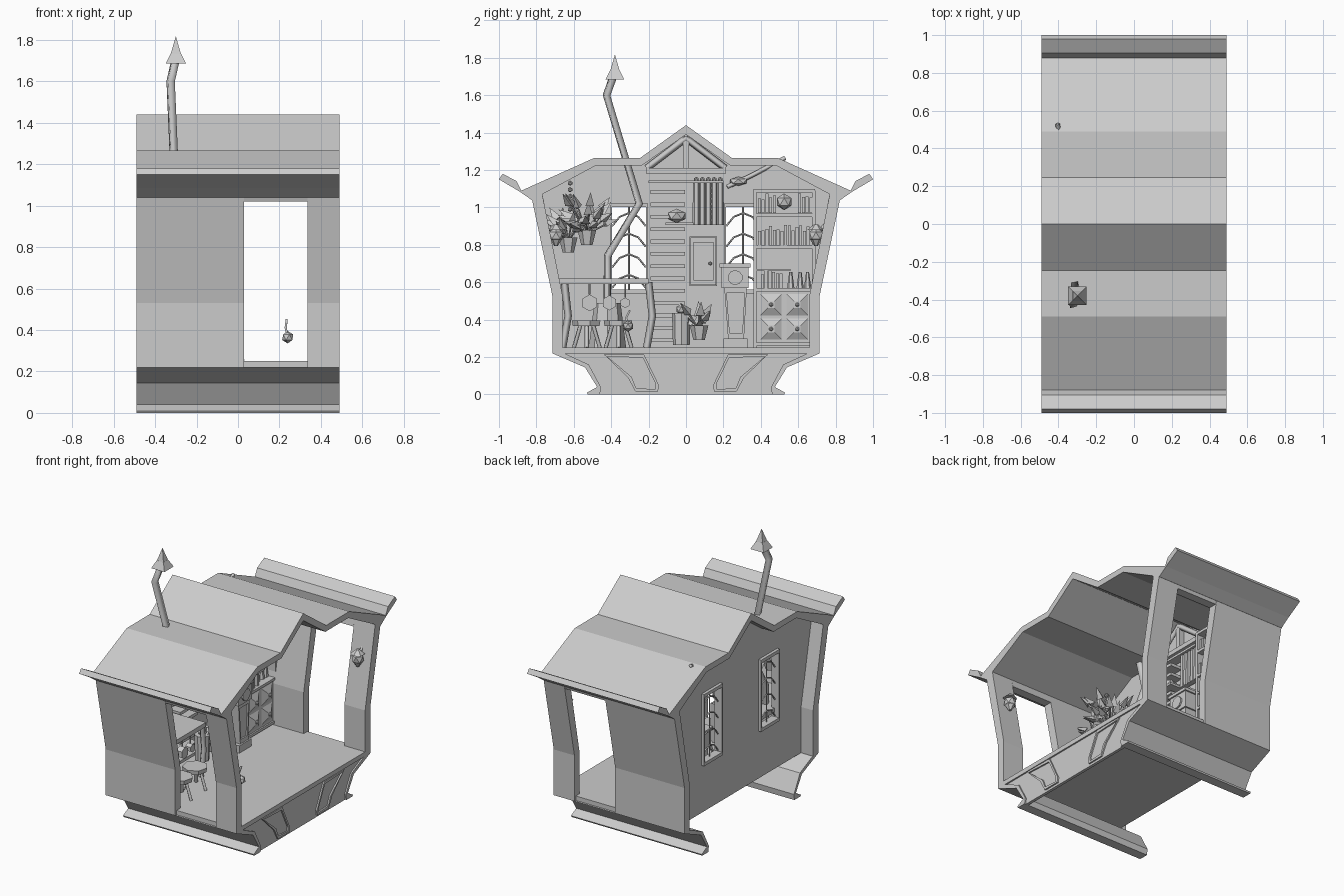
import bpy, bmesh, math, random
from mathutils import Vector, Matrix

default_cube = bpy.data.objects.get("Cube")
if default_cube:
    bpy.data.objects.remove(default_cube, do_unlink=True)
random.seed(4)

clay = bpy.data.materials.new("plain_grey")
clay.use_nodes = True
clay.diffuse_color = (.6, .6, .6, 1)
clay.node_tree.nodes["Principled BSDF"].inputs["Base Color"].default_value = clay.diffuse_color


def finish(name, bm):
    mesh = bpy.data.meshes.new(name)
    bmesh.ops.recalc_face_normals(bm, faces=bm.faces)
    bm.to_mesh(mesh)
    bm.free()
    mesh.materials.append(clay)
    bpy.context.scene.collection.objects.link(bpy.data.objects.new(name, mesh))


def add_prism(bm, outline, x_low, x_high):
    face = bm.faces.new([bm.verts.new((x_low, y, z)) for y, z in outline])
    grown = bmesh.ops.extrude_face_region(bm, geom=[face])["geom"]
    verts = [v for v in grown if isinstance(v, bmesh.types.BMVert)]
    bmesh.ops.translate(bm, verts=verts, vec=(x_high - x_low, 0, 0))


def prism(name, outline, x_low, x_high):
    """Extrude a (y, z) outline along x."""
    bm = bmesh.new()
    add_prism(bm, outline, x_low, x_high)
    finish(name, bm)


def ring(name, outline, width, x_low, x_high):
    """Flat frame just inside a convex (y, z) outline."""
    bm = bmesh.new()
    outer = [Vector(p) for p in outline]
    center = sum(outer, Vector((0, 0))) / len(outer)
    inner = [p + (center - p).normalized() * width for p in outer]
    for i in range(len(outer)):
        add_prism(bm, [outer[i - 1], outer[i], inner[i], inner[i - 1]], x_low, x_high)
    finish(name, bm)


def rectangle(ys, zs):
    (y0, y1), (z0, z1) = ys, zs
    return [(y0, z0), (y1, z0), (y1, z1), (y0, z1)]


def box(name, xs, ys, zs):
    prism(name, rectangle(ys, zs), *xs)


def cone(name, center, bottom, top, height, sides=6, axis=(0, 0, 1), spin=0):
    bm = bmesh.new()
    turn = Vector(axis).to_track_quat('Z', 'Y').to_matrix().to_4x4()
    place = Matrix.Translation(center) @ turn @ Matrix.Rotation(spin, 4, 'Z')
    bmesh.ops.create_cone(bm, cap_ends=True, segments=sides, radius1=bottom, radius2=top,
                          depth=height, matrix=place)
    finish(name, bm)


def ball(name, center, radius, scale=(1, 1, 1)):
    bm = bmesh.new()
    place = Matrix.Translation(center) @ Matrix.Diagonal((*scale, 1))
    bmesh.ops.create_icosphere(bm, subdivisions=1, radius=radius, matrix=place)
    finish(name, bm)


def tube(name, path, radius):
    """Four-sided rod along a path."""
    curve = bpy.data.curves.new(name, 'CURVE')
    curve.dimensions = '3D'
    curve.bevel_depth, curve.bevel_resolution = radius, 0
    curve.use_fill_caps = True
    spline = curve.splines.new('POLY')
    spline.points.add(len(path) - 1)
    for point, co in zip(spline.points, path):
        point.co = (*co, 1)
    curve.materials.append(clay)
    bpy.context.scene.collection.objects.link(bpy.data.objects.new(name, curve))


def flip(outline, side):
    return [(side * y, z) for y, z in outline]


def both(half):
    """Complete a half outline by mirroring it in y."""
    return half + [(-y, z) for y, z in reversed(half) if y]


END = .49
BACK = -.385
FULL = (-END, END)
WALL = (-.4, BACK)
SQUARE = math.pi / 4

# Roof shell with upturned eaves
top = [(0, 1.44), (.245, 1.265), (END, 1.265), (.88, 1.09), (.905, 1.14), (.98, 1.18), (1, 1.15)]
under = [(.89, 1.085), (.825, 1.04), (.48, 1.225), (.235, 1.225), (0, 1.39)]
for side in (-1, 1):
    prism("roof_half", flip(top + under, side), *FULL)

# End walls with doorways, lower skirts and lanterns
wall = [(.715, .22), (.715, .53), (.825, 1.05), (.77, 1.08), (.66, .53), (.66, .22)]
header = [(.815, 1.02), (.825, 1.05), (.77, 1.08), (.757, 1.02)]
skirt = [(.715, .22), (.54, .145), (.475, .04), (.53, .01), (.525, 0), (.46, 0),
         (.455, .04), (.52, .16), (.65, .22)]
for side in (-1, 1):
    prism("end_wall_wide", flip(wall, side), -END, .03)
    prism("end_wall_narrow", flip(wall, side), .335, END)
    prism("door_header", flip(header, side), .03, .335)
    prism("skirt", flip(skirt, side), *FULL)
    spot = Vector((.41, side * .695, .85))
    ball("lantern_body", spot, .042)
    cone("lantern_cap", spot + Vector((0, 0, .045)), .045, .01, .03)
    cone("lantern_foot", spot - Vector((0, 0, .04)), .01, .03, .03)
    tube("lantern_arm", [spot, spot + Vector((0, side * .05, .06))], .01)

# Floor and side panel of the base, with raised frames
box("floor", (-.4, END), (-.7, .7), (.22, .25))
prism("base_panel", both([(.7, .25), (.715, .22), (.54, .145), (.475, .04), (.46, 0)]), .46, .48)
panel = [(.44, .215), (.225, .215), (.145, .05), (.15, .015), (.27, .015), (.31, .09)]
for side in (-1, 1):
    ring("base_panel_frame", flip(panel, side), .02, .47, END)

# Recessed back wall built around two windows
prism("back_wall_middle", both([(0, 1.41), (.21, 1.25), (.21, .22)]), *WALL)
outer = [(.4, .22), (.7, .22), (.7, .53), (.8, 1.07), (END, 1.24), (.4, 1.24)]
for side in (-1, 1):
    prism("back_wall_outer", flip(outer, side), *WALL)
    for low, high in ((.22, .545), (1.02, 1.24)):
        box("back_wall_strip", WALL, sorted((side * .21, side * .4)), (low, high))
    # Window frame and branch-like tracery
    mid = side * .305
    opening = rectangle((mid - .1, mid + .1), (.54, 1.025))
    ring("window_frame", opening, .024, -.42, -.365)
    tube("window_stem", [(-.39, mid, .545), (-.39, mid, 1.02)], .005)
    for step in range(4):
        low = .57 + step * .11
        for way in (-1, 1):
            tube("window_branch", [(-.39, mid + way * .09, low), (-.39, mid + way * .05, low + .05),
                                   (-.39, mid, low + .07)], .005)

# Roof truss
for side in (-1, 1):
    tube("truss_rafter", [(-.36, 0, 1.37), (-.36, side * .21, 1.21)], .018)
box("truss_post", (BACK, -.35), (-.017, .017), (1.2, 1.38))
box("truss_beam", (BACK, -.34), (-.21, .21), (1.18, 1.21))

# Bent stove pipe with pointed cap
tube("stove_pipe", [(-.3, -.385, 1.71), (-.325, -.425, 1.6), (-.3, -.25, 1.02),
                    (-.3, -.42, .74), (-.3, -.42, .45)], .024)
cone("pipe_cap_brim", (-.3, -.38, 1.71), .07, .035, .05, 4, spin=SQUARE)
cone("pipe_cap_tip", (-.3, -.38, 1.775), .035, 0, .085, 4, spin=SQUARE)
cone("stove", (-.28, -.42, .37), .1, .07, .24, 8)

# Wall ladder steps and small shelves
for step in range(13):
    z = .28 + step * .066
    box("ladder_step", (BACK, -.3), (-.19, -.005), (z, z + .02))
box("upper_shelf", (BACK, -.32), (-.2, .2), (1.13, 1.145))
box("cushion_shelf", (BACK, -.26), (-.11, .04), (.905, .92))
ball("cushion", (-.32, -.05, .955), .055, (1, 1, .7))

# Pleated curtain on hooks
for fold in range(5):
    y = .055 + fold * .032
    cone("curtain_fold", (-.35, y, 1.02), .021, .017, .23)
    ball("curtain_hook", (-.35, y, 1.15), .014)

# Wall cupboard
box("cupboard", (BACK, -.31), (.02, .165), (.58, .845))
ring("cupboard_door_frame", rectangle((.025, .16), (.585, .84)), .03, -.31, -.295)
ball("cupboard_knob", (-.29, .13, .7), .01)

# Tall clock
box("clock_base", (-.32, -.13), (.2, .33), (.25, .3))
clock = [(.225, .3), (.31, .3), (.325, .57), (.205, .57)]
prism("clock_body", clock, -.31, -.15)
ring("clock_door_frame", clock, .03, -.15, -.14)
box("clock_head", (-.32, -.13), (.19, .335), (.57, .68))
box("clock_cornice", (-.33, -.12), (.18, .345), (.68, .7))
cone("clock_dial", (-.125, .263, .625), .04, .04, .012, 10, (1, 0, 0))

# Bookcase with shelves, books and drawers
FRONT = -.19
box("bookcase_back", (BACK, -.37), (.36, .69), (.25, 1.09))
for y in (.36, .675):
    box("bookcase_side", (BACK, FRONT), (y, y + .018), (.25, 1.09))
for z in (.26, .55, .78, .95, 1.08):
    box("bookcase_shelf", (BACK, FRONT), (.36, .69), (z, z + .018))
box("drawer_block", (BACK, FRONT - .01), (.37, .68), (.27, .55))
for y in (.455, .595):
    for z in (.35, .48):
        cone("drawer_front", (FRONT, y, z), .083, .025, .022, 4, (1, 0, 0), SQUARE)
        ball("drawer_knob", (FRONT + .014, y, z), .012)
for shelf, first, count in ((.8, .385, 14), (.97, .385, 5), (.97, .6, 4), (.57, .4, 6)):
    for book in range(count):
        y = first + book * .02
        box("book", (-.36, FRONT - .03 * random.random()), (y, y + .016),
            (shelf, shelf + random.uniform(.07, .11)))
ball("crystal_ball", (-.25, .525, 1.03), .045)
for y in (.56, .61, .65):
    cone("bottle", (-.25, y, .61), .02, .008, .09)
box("rack_shelf", (BACK, FRONT), (.37, .56), (.66, .672))

# Worktop with hanging pots
box("worktop", (BACK, -.1), (-.685, -.2), (.59, .62))
for y in (-.65, -.2):
    tube("worktop_leg", [(-.13, y, .6), (-.13, y + .02, .42), (-.13, y - .01, .25)], .02)
for y, size in ((-.515, .045), (-.41, .04), (-.325, .028)):
    cone("hanging_pot", (-.13, y, .49), size, size, .04, 6, (1, 0, 0))
    tube("pot_hook", [(-.13, y, .49 + size), (-.13, y, .6)], .005)

# Stools
for x, y in ((-.06, -.53), (-.07, -.36)):
    cone("stool_seat", (x, y, .38), .075, .08, .03, 7)
    for leg in range(3):
        a = leg * math.tau / 3
        out = Vector((math.cos(a), math.sin(a), 0))
        tube("stool_leg", [Vector((x, y, .37)) + out * .04, Vector((x, y, .25)) + out * .08], .012)

# Jar, hovering creature and hanging chain
cone("jar", (-.25, -.025, .35), .045, .05, .17, 8)
ball("jar_stopper", (-.25, -.025, .455), .03)
ball("creature_body", (.24, -.31, .365), .03)
tube("creature_tail", [(.24, -.31, .37), (.23, -.32, .41), (.235, -.3, .45)], .007)
for link in range(5):
    ball("chain_link", (-.3, -.62, .99 + link * .035), .014)


# Leafy plants
def plant(x, y, z, spread, leaves):
    cone("plant_pot", (x, y, z), .03, .05, .08)
    for leaf in range(leaves):
        way = Vector([random.uniform(-1, 1) for axis in range(2)] + [random.uniform(.2, 1.3)])
        tip = Vector((x, y, z + .04)) + way * spread
        tube("plant_stem", [(x, y, z + .02), tip], .005)
        cone("plant_leaf", tip, .028, 0, .08, 3, way)


plant(-.27, -.63, .8, .1, 18)
plant(-.26, -.53, .84, .13, 22)
plant(-.24, .07, .33, .08, 9)
tube("broom_branch", [(-.35, .22, 1.11), (-.37, .35, 1.17), (-.405, .53, 1.265)], .012)
ball("branch_bundle", (-.36, .28, 1.14), .035, (1, 1.5, .7))
